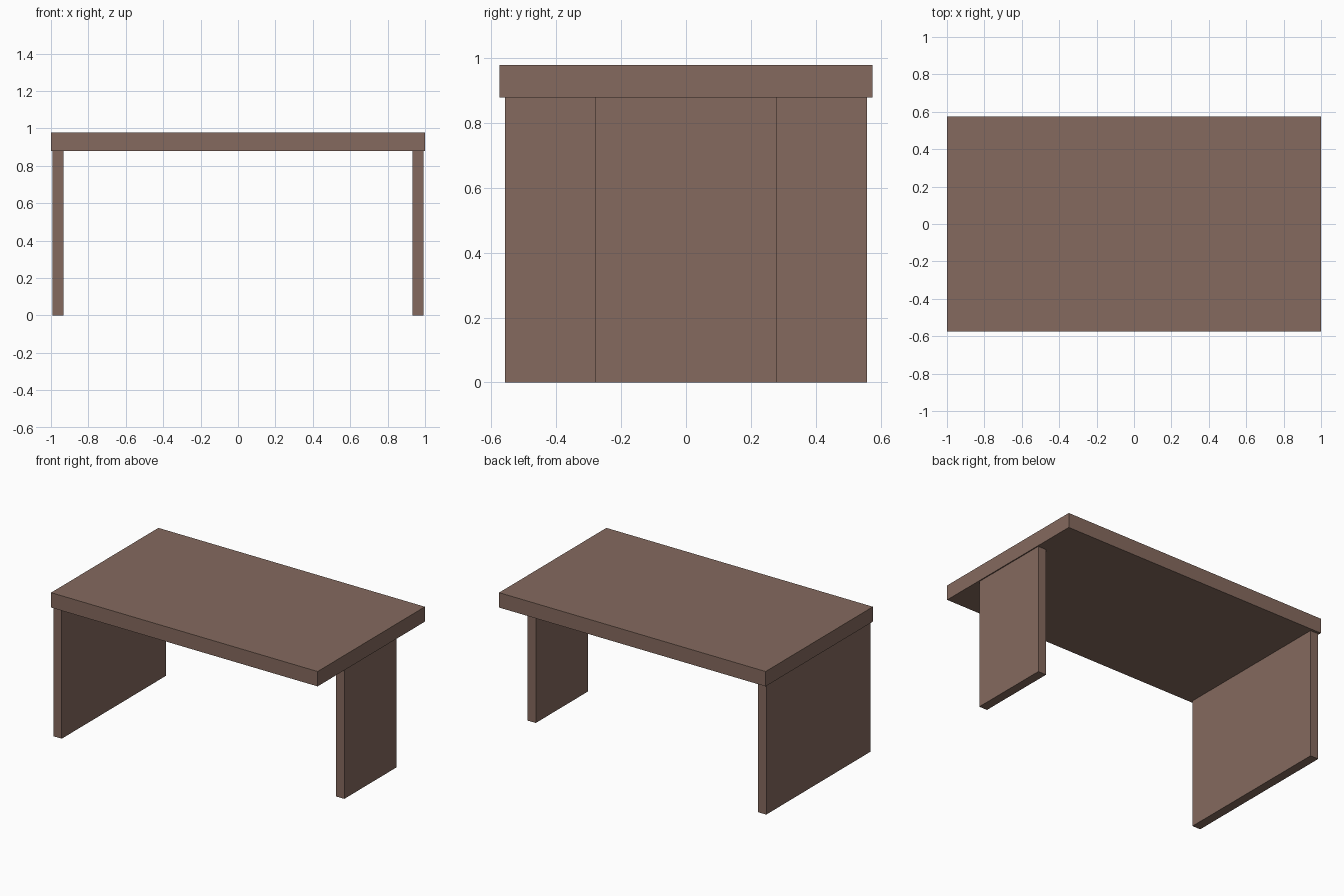
import bpy

if "Cube" in bpy.data.objects:
    bpy.data.objects.remove(bpy.data.objects["Cube"])

# Brown wood
wood = bpy.data.materials.new("brown_wood")
wood.diffuse_color = (0.235, 0.144, 0.113, 1)
wood.use_nodes = True
wood.node_tree.nodes["Principled BSDF"].inputs["Base Color"].default_value = wood.diffuse_color


def box(name, lo, hi):
    """Flat-shaded box between two opposite corners."""
    centre = [(a + b) / 2 for a, b in zip(lo, hi)]
    bpy.ops.mesh.primitive_cube_add(size=1, location=centre)
    obj = bpy.context.object
    obj.name = name
    obj.scale = [b - a for a, b in zip(lo, hi)]
    bpy.ops.object.transform_apply(location=False, rotation=False, scale=True)
    obj.data.materials.append(wood)
    return obj


# Desk top
box("desk_top", (-1, -0.575, 0.878), (1, 0.575, 0.979))

# Side panels: full depth on the left, half depth on the right
for name, side, half_depth in (("left_panel", -1, 0.558), ("right_panel", 1, 0.279)):
    x0, x1 = sorted((side * 0.932, side * 0.993))
    box(name, (x0, -half_depth, 0), (x1, half_depth, 0.878))
